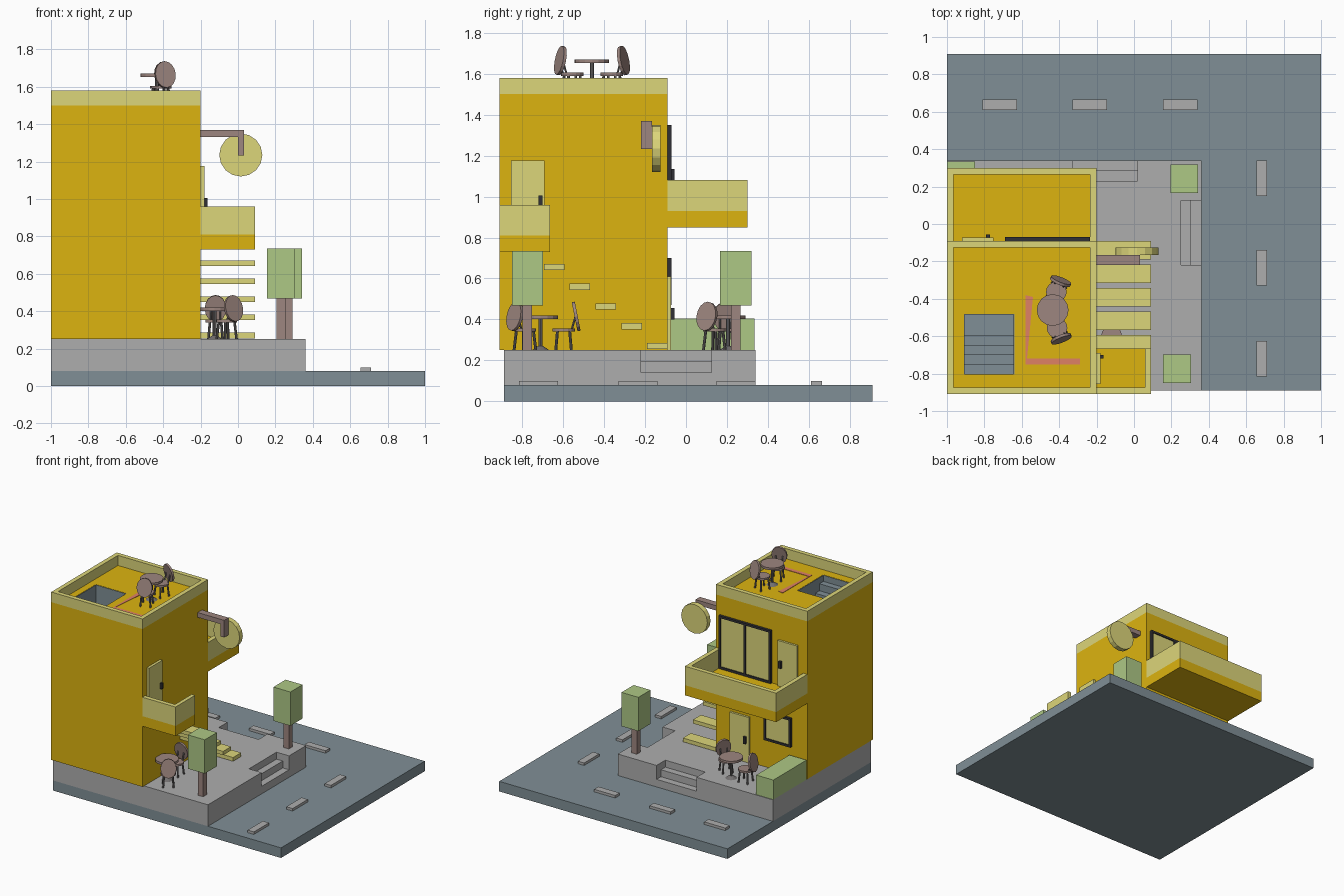
import bpy, bmesh, math
from mathutils import Matrix, Vector

if "Cube" in bpy.data.objects:
    bpy.data.objects.remove(bpy.data.objects["Cube"])


def mat(name, *rgb):
    m = bpy.data.materials.new(name)
    m.diffuse_color = (*rgb, 1)
    m.use_nodes = True
    m.node_tree.nodes["Principled BSDF"].inputs["Base Color"].default_value = m.diffuse_color
    return m


YELLOW = mat("yellow", .72, .456, .005)
CREAM = mat("pale_yellow", .72, .67, .195)
BROWN = mat("brown", .34, .24, .215)
METAL = mat("metal", .17, .16, .16)
SLATE = mat("slate", .216, .275, .305)
GREEN = mat("green", .42, .58, .235)
GREY = mat("paving", .42, .42, .42)
DARK = mat("dark", .03, .03, .035)
PINK = mat("pink", .74, .22, .13)


def finish(name, bm, material):
    bmesh.ops.recalc_face_normals(bm, faces=bm.faces)
    me = bpy.data.meshes.new(name)
    bm.to_mesh(me)
    bm.free()
    me.materials.append(material)
    ob = bpy.data.objects.new(name, me)
    bpy.context.collection.objects.link(ob)
    return ob


def prism(name, pts, z0, z1, material):
    """Extrude a flat outline from z0 to z1."""
    bm = bmesh.new()
    f = bm.faces.new([bm.verts.new((x, y, z0)) for x, y in pts])
    ext = bmesh.ops.extrude_face_region(bm, geom=[f])
    for v in ext["geom"]:
        if isinstance(v, bmesh.types.BMVert):
            v.co.z = z1
    return finish(name, bm, material)


def box(name, x0, x1, y0, y1, z0, z1, material):
    return prism(name, [(x0, y0), (x1, y0), (x1, y1), (x0, y1)], z0, z1, material)


def ring(name, x0, x1, y0, y1, t, z0, z1, material):
    """Rectangular wall ring of thickness t."""
    bm = bmesh.new()
    loops = []
    for d in (0, t):
        for z in (z0, z1):
            loops.append([bm.verts.new((x, y, z)) for x, y in
                          ((x0 + d, y0 + d), (x1 - d, y0 + d), (x1 - d, y1 - d), (x0 + d, y1 - d))])
    for a, b in ((0, 1), (1, 3), (3, 2), (2, 0)):
        for i in range(4):
            j = (i + 1) % 4
            bm.faces.new((loops[a][i], loops[a][j], loops[b][j], loops[b][i]))
    return finish(name, bm, material)


def rod(name, p, q, r, material, n=8, r2=None, stretch=1, world=Matrix()):
    """Cylinder or cone from p to q; stretch widens its local x axis."""
    p, q = Vector(p), Vector(q)
    rot = (q - p).to_track_quat('Z', 'Y').to_matrix().to_4x4()
    bm = bmesh.new()
    bmesh.ops.create_cone(bm, cap_ends=True, segments=n, radius1=r,
                          radius2=r if r2 is None else r2, depth=(q - p).length)
    bm.transform(world @ Matrix.Translation((p + q) / 2) @ rot @ Matrix.Diagonal((stretch, 1, 1, 1)))
    return finish(name, bm, material)


def chair(bx, by, tx, ty, z):
    """Chair with its backrest at (bx, by), facing (tx, ty)."""
    w = Matrix.Translation((bx, by, z)) @ Matrix.Rotation(math.atan2(ty - by, tx - bx), 4, 'Z')
    rod("chair_seat", (.06, 0, .09), (.06, 0, .105), .055, BROWN, 16, world=w)
    rod("chair_back", (.006, 0, .163), (-.009, 0, .166), .072, BROWN, 16, stretch=.8, world=w)
    for sx in (-1, 1):
        for sy in (-1, 1):
            rod("chair_leg", (.06 + sx * .038, sy * .038, 0), (.06 + sx * .03, sy * .03, .092), .007, METAL, world=w)
    for sy in (-1, 1):
        rod("back_post", (.022, sy * .025, .095), (.003, sy * .025, .16), .005, METAL, world=w)


def table(x, y, z):
    rod("table_top", (x, y, z + .152), (x, y, z + .17), .085, BROWN, 16)
    rod("table_post", (x, y, z + .01), (x, y, z + .155), .01, METAL)
    rod("table_foot", (x, y, z), (x, y, z + .02), .042, METAL, 12, r2=.012)


# road, dashes
box("road", -1, 1, -.89, .91, 0, .08, SLATE)
for a in (-.81, -.33, .155):
    box("road_dash", a, a + .185, .61, .665, .08, .1, GREY)
for a in (-.815, -.33, .15):
    box("road_dash", .655, .71, a, a + .19, .08, .1, GREY)

# pavement with two stepped notches
prism("pavement", [(-1, -.89), (.36, -.89), (.36, -.22), (.25, -.22), (.25, .125), (.36, .125),
                   (.36, .34), (.02, .34), (.02, .23), (-.33, .23), (-.33, .34), (-1, .34)], .08, .25, GREY)
box("side_step_low", .305, .36, -.22, .125, .08, .14, GREY)
box("side_step_high", .25, .305, -.22, .125, .08, .195, GREY)
box("back_step_low", -.33, .02, .285, .34, .08, .14, GREY)
box("back_step_high", -.33, .02, .23, .285, .08, .195, GREY)

# building body with roof stairwell
body = box("building", -1, -.2, -.91, -.09, .25, 1.5, YELLOW)
cut = box("stairwell_cutter", -.91, -.64, -.805, -.48, 1.2, 1.6, SLATE)
cut.hide_render = True
cut.hide_set(True)
cut.display_type = 'WIRE'
mod = body.modifiers.new("stairwell", 'BOOLEAN')
mod.object = cut
mod.solver = 'EXACT'
bpy.context.view_layer.objects.active = body
bpy.ops.object.modifier_apply(modifier=mod.name)
bpy.data.objects.remove(cut)
ring("stairwell_lining", -.91, -.64, -.805, -.48, .004, 1.2, 1.498, SLATE)
for i in range(5):
    y = -.805 + i * .053
    box("stairwell_step", -.908, -.642, y, y + .053 if i < 4 else -.482, 1.2, 1.45 - i * .055, SLATE)
ring("roof_parapet", -1, -.2, -.91, -.09, .035, 1.5, 1.58, CREAM)
prism("roof_marking", [(-.58, -.38), (-.54, -.39), (-.572, -.72), (-.29, -.72), (-.29, -.752), (-.58, -.752)],
      1.498, 1.503, PINK)

# back balcony
box("back_balcony_floor", -1, -.2, -.09, .3, .85, .93, YELLOW)
prism("back_balcony_wall", [(-1, -.09), (-.965, -.09), (-.965, .265), (-.235, .265), (-.235, -.09),
                            (-.2, -.09), (-.2, .3), (-1, .3)], .93, 1.08, CREAM)
# side balcony, open toward the stairs
box("side_balcony_floor", -.2, .09, -.91, -.665, .73, .81, YELLOW)
prism("side_balcony_wall", [(-.2, -.91), (.09, -.91), (.09, -.665), (.06, -.665), (.06, -.875), (-.2, -.875)],
      .81, .96, CREAM)
# floating stair treads
for i in range(5):
    y = -.19 - i * .126
    box("stair_tread", -.2, .09, y, y + .1, .255 + i * .0965, .285 + i * .0965, CREAM)

# doors
for x0, z, hx in ((-.92, .93, -.78), (-.5, .25, -.47)):
    box("back_door", x0, x0 + .17, -.09, -.073, z, z + .36, CREAM)
    box("door_handle", hx - .01, hx + .01, -.073, -.055, z + .15, z + .205, DARK)
box("side_door", -.2, -.18, -.855, -.69, .81, 1.175, CREAM)
box("door_handle", -.18, -.162, -.72, -.7, .96, 1.005, DARK)


def window(x0, x1, z0, z1, panes):
    box("window_glass", x0 + .01, x1 - .01, -.09, -.078, z0 + .01, z1 - .01, CREAM)
    t = .017
    for z in (z0, z1 - t):
        box("window_rail", x0, x1, -.09, -.07, z, z + t, DARK)
    for i in range(panes + 1):
        x = x0 + (x1 - x0 - t) * i / panes
        box("window_stile", x, x + t, -.09, -.07, z0, z1, DARK)


window(-.69, -.235, .93, 1.35, 2)
window(-.865, -.63, .47, .7, 1)

# hanging round sign, left blank
box("sign_arm", -.2, .033, -.22, -.165, 1.33, 1.368, BROWN)
box("sign_drop", 0, .033, -.22, -.16, 1.232, 1.33, BROWN)
rod("sign_disc", (.015, -.165, 1.235), (.015, -.125, 1.235), .115, CREAM, 16)

# planting
box("hedge", -1, -.85, -.08, .335, .25, .405, GREEN)
for x, y in ((.23, -.775), (.268, .243)):
    box("tree_trunk", x - .023, x + .023, y - .023, y + .023, .25, .48, BROWN)
    box("tree_crown", x - .074, x + .074, y - .076, y + .076, .467, .735, GREEN)

# three seating groups
for t, z, backs in (((-.435, -.46), 1.5, ((-.393, -.307, -.43, -.4), (-.39, -.612, -.425, -.52))),
                    ((-.125, -.71), .25, ((-.12, -.538, -.12, -.7), (-.025, -.835, -.11, -.72))),
                    ((-.54, .205), .25, ((-.4, .103, -.54, .205), (-.72, .19, -.54, .205)))):
    table(*t, z)
    for b in backs:
        chair(*b, z)
